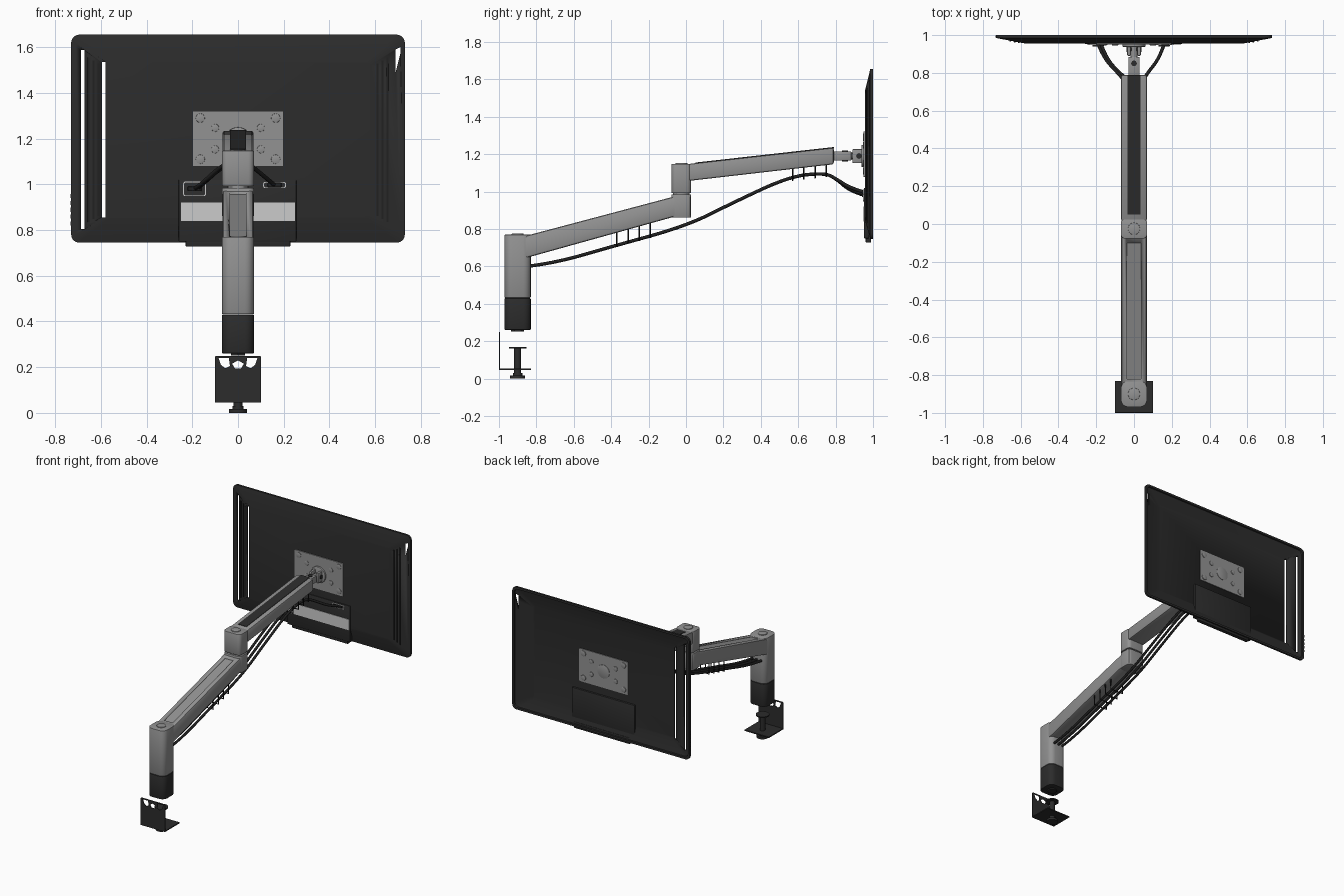
import bpy, bmesh, math
from mathutils import Vector

if "Cube" in bpy.data.objects:
    bpy.data.objects.remove(bpy.data.objects["Cube"])


def material(name, value):
    m = bpy.data.materials.new(name)
    m.use_nodes = True
    color = (value, value, value, 1)
    m.diffuse_color = color
    m.node_tree.nodes["Principled BSDF"].inputs["Base Color"].default_value = color
    return m


GREY = material("arm grey", 0.29)
DARK = material("shell charcoal", 0.025)
BLACK = material("cable black", 0.015)
LIGHT = material("label light grey", 0.6)


def activate(ob):
    bpy.ops.object.select_all(action='DESELECT')
    ob.select_set(True)
    bpy.context.view_layer.objects.active = ob


def finish(name, bm, mat, bevel=0, segments=2):
    bmesh.ops.recalc_face_normals(bm, faces=bm.faces)
    me = bpy.data.meshes.new(name)
    bm.to_mesh(me)
    bm.free()
    ob = bpy.data.objects.new(name, me)
    bpy.context.collection.objects.link(ob)
    me.materials.append(mat)
    activate(ob)
    if bevel:
        mod = ob.modifiers.new("Bevel", 'BEVEL')
        mod.width, mod.segments = bevel, segments
        bpy.ops.object.modifier_apply(modifier="Bevel")
    bpy.ops.object.shade_smooth_by_angle(angle=math.radians(35))
    return ob


def prism(name, pts, vec, mat, bevel=0):
    """Polygon swept along a vector."""
    bm = bmesh.new()
    face = bm.faces.new([bm.verts.new(p) for p in pts])
    new = bmesh.ops.extrude_face_region(bm, geom=[face])["geom"]
    bmesh.ops.translate(bm, vec=vec, verts=[v for v in new if isinstance(v, bmesh.types.BMVert)])
    return finish(name, bm, mat, bevel)


def box(name, xs, ys, zs, mat, bevel=0):
    pts = [(x, y, zs[0]) for x, y in zip((xs[0], xs[1], xs[1], xs[0]), (ys[0], ys[0], ys[1], ys[1]))]
    return prism(name, pts, (0, 0, zs[1] - zs[0]), mat, bevel)


def beam(name, profile, half, mat, bevel=0):
    """Side profile in y, z swept across the width."""
    return prism(name, [(-half, y, z) for y, z in profile], (2 * half, 0, 0), mat, bevel)


def cylinder(name, a, b, r, mat, sides=24, bevel=0):
    a, b = Vector(a), Vector(b)
    bm = bmesh.new()
    bmesh.ops.create_cone(bm, cap_ends=True, segments=sides, radius1=r, radius2=r, depth=(b - a).length)
    turn = (b - a).to_track_quat('Z', 'Y').to_matrix().to_4x4()
    turn.translation = (a + b) / 2
    bm.transform(turn)
    return finish(name, bm, mat, bevel)


def outline(hx, hy, r, cx=0, cy=0, n=5):
    """Rounded rectangle as a list of 2D points."""
    pts = []
    for k, (sx, sy) in enumerate(((1, 1), (-1, 1), (-1, -1), (1, -1))):
        for i in range(n + 1):
            a = math.pi / 2 * (k + i / n)
            pts.append((cx + sx * (hx - r) + r * math.cos(a), cy + sy * (hy - r) + r * math.sin(a)))
    return pts


def sheet(name, loops, y, thick, mat):
    """Upright flat plate; loops after the first are holes."""
    cu = bpy.data.curves.new(name, 'CURVE')
    cu.dimensions, cu.fill_mode, cu.extrude = '2D', 'BOTH', thick / 2
    for loop in loops:
        sp = cu.splines.new('POLY')
        sp.points.add(len(loop) - 1)
        for p, (u, v) in zip(sp.points, loop):
            p.co = (u, v, 0, 1)
        sp.use_cyclic_u = True
    cu.materials.append(mat)
    ob = bpy.data.objects.new(name, cu)
    ob.location.y, ob.rotation_euler.x = y, math.pi / 2
    bpy.context.collection.objects.link(ob)
    activate(ob)
    bpy.ops.object.convert(target='MESH')
    return bpy.context.object


def cut(ob, cutter):
    activate(ob)
    mod = ob.modifiers.new("Cut", 'BOOLEAN')
    mod.operation, mod.solver, mod.object = 'DIFFERENCE', 'EXACT', cutter
    bpy.ops.object.modifier_apply(modifier="Cut")
    bpy.data.objects.remove(cutter)


def tube(name, pts, r, mat, kind='POLY'):
    cu = bpy.data.curves.new(name, 'CURVE')
    cu.dimensions, cu.bevel_depth, cu.bevel_resolution, cu.use_fill_caps = '3D', r, 2, True
    sp = cu.splines.new(kind)
    sp.points.add(len(pts) - 1)
    for p, co in zip(sp.points, pts):
        p.co = (*co, 1)
    if kind == 'NURBS':
        sp.use_endpoint_u, sp.order_u, sp.resolution_u = True, 3, 6
    cu.materials.append(mat)
    ob = bpy.data.objects.new(name, cu)
    bpy.context.collection.objects.link(ob)
    activate(ob)
    bpy.ops.object.convert(target='MESH')


def column(name, y, hy, r, zs, mat):
    pts = [(u, v, zs[0]) for u, v in outline(0.07, hy, r, 0, y)]
    return prism(name, pts, (0, 0, zs[1] - zs[0]), mat, 0.004)


# Desk clamp: bracket with fan cut-outs, screw and pads
side_hole = [(0.035, 0.205), (0.055, 0.195), (0.075, 0.21), (0.085, 0.24), (0.04, 0.24)]
middle_hole = [(0, 0.23), (-0.026, 0.215), (-0.014, 0.195), (0.014, 0.195), (0.026, 0.215)]
sheet("clamp_back", [outline(0.1, 0.1, 0.003, 0, 0.148), side_hole,
                     [(-x, z) for x, z in side_hole], middle_hole], -0.997, 0.006, DARK)
box("clamp_base", (-0.1, 0.1), (-1, -0.83), (0.045, 0.053), DARK)
for name, z0, z1, r in (("clamp_foot", 0, 0.016, 0.04), ("clamp_collar", 0.016, 0.03, 0.025),
                        ("clamp_screw", 0.02, 0.166, 0.019), ("clamp_pad", 0.162, 0.17, 0.046)):
    cylinder(name, (0, -0.9, z0), (0, -0.9, z1), r, DARK)

# Post and lower arm
column("post_base", -0.9, 0.07, 0.04, (0.26, 0.43), DARK)
cylinder("post_bolt", (0, -0.9, 0.252), (0, -0.9, 0.27), 0.035, DARK, 6)
column("post", -0.9, 0.07, 0.04, (0.432, 0.77), GREY)
lower = beam("lower_arm", [(-0.88, 0.638), (-0.075, 0.862), (0.025, 0.862), (0.025, 0.985),
                           (-0.02, 0.985), (-0.88, 0.757)], 0.068, GREY, 0.012)
cut(lower, beam("groove_cutter", [(-0.82, 0.764), (-0.1, 0.956), (-0.1, 0.99), (-0.82, 0.82)], 0.036, GREY))

# Elbow and upper arm with dark top strip
column("elbow_lower", -0.025, 0.053, 0.025, (0.86, 0.985), GREY)
cylinder("elbow_pin", (0, -0.025, 0.97), (0, -0.025, 1.0), 0.045, GREY)
column("elbow_upper", -0.025, 0.053, 0.025, (0.992, 1.148), GREY)
beam("upper_arm", [(0.015, 1.057), (0.79, 1.146), (0.79, 1.235), (0.015, 1.148)], 0.068, GREY, 0.01)
beam("upper_arm_strip", [(0.05, 1.147), (0.79, 1.231), (0.79, 1.238), (0.05, 1.155)], 0.035, DARK)
for name, y, z in (("post_cap", -0.9, 0.77), ("elbow_cap", -0.025, 1.148)):
    cylinder(name, (0, y, z - 0.01), (0, y, z + 0.005), 0.032, GREY, bevel=0.002)

# Tilting neck
box("neck", (-0.03, 0.03), (0.78, 0.885), (1.165, 1.215), GREY, 0.006)
cylinder("neck_shaft", (0, 0.87, 1.19), (0, 0.96, 1.19), 0.019, GREY)
cylinder("neck_pivot", (0, 0.85, 1.16), (0, 0.85, 1.22), 0.015, DARK)
for s in (-1, 1):
    box("tilt_fork", (s * 0.018, s * 0.036), (0.89, 0.955), (1.152, 1.227), GREY, 0.005)
cylinder("tilt_pivot", (-0.04, 0.925, 1.19), (0.04, 0.925, 1.19), 0.015, DARK)
cylinder("mount_hub", (0, 0.938, 1.19), (0, 0.955, 1.19), 0.06, GREY, 32, 0.003)

# Screen shell: stacked rounded outlines, open towards the rear
bm = bmesh.new()
rings = []
for hx, hz, r, cz, y in ((0.58, 0.343, 0.015, 1.193, 0.956), (0.71, 0.437, 0.03, 1.2, 0.981),
                         (0.73, 0.455, 0.035, 1.2, 0.985), (0.73, 0.455, 0.035, 1.2, 1.0),
                         (0.715, 0.44, 0.03, 1.2, 1.0), (0.713, 0.438, 0.03, 1.2, 0.99),
                         (0.58, 0.343, 0.015, 1.193, 0.964)):
    rings.append([bm.verts.new((u, y, v)) for u, v in outline(hx, hz, r, 0, cz)])
for a, b in zip(rings, rings[1:]):
    for i in range(len(a)):
        j = (i + 1) % len(a)
        bm.faces.new((a[i], a[j], b[j], b[i]))
bm.faces.new(rings[0])
bm.faces.new(rings[-1])
shell = finish("screen_shell", bm, DARK)

# Vent slots, corner opening and raised louvres
for x, z0, z1 in ((-0.68, 0.805, 1.587), (-0.588, 0.855, 1.535)):
    cut(shell, box("slot_cutter", (x - 0.008, x + 0.008), (0.9, 1.1), (z0, z1), DARK))
cut(shell, prism("corner_cutter", [(x, 0.9, z) for x, z in
                                   ((0.69, 1.49), (0.71, 1.57), (0.71, 1.6), (0.69, 1.59))], (0, 0.2, 0), DARK))
for s in (-1, 1):
    for x in (0.61, 0.632, 0.654):
        y = 0.956 + (x - 0.58) * 0.19
        box("vent_louvre", (s * x - 0.004, s * x + 0.004), (y - 0.004, y + 0.003),
            (0.88 - (x - 0.58) * 0.6, 1.51 + (x - 0.58) * 0.6), BLACK)
for i in range(5):
    box("side_button", (-0.734, -0.72), (0.988, 0.997), (0.82 + i * 0.03, 0.838 + i * 0.03), DARK)

# Port panel, label and bottom tab
box("port_panel", (-0.26, 0.255), (0.952, 0.978), (0.75, 1.02), DARK, 0.003)
box("label_strip", (-0.25, 0.25), (0.949, 0.955), (0.84, 0.92), LIGHT)
box("bottom_tab", (-0.23, 0.23), (0.96, 0.99), (0.727, 0.775), DARK, 0.006)
for x, z, hx, hz in ((-0.19, 0.98, 0.05, 0.032), (0.16, 0.997, 0.05, 0.014)):
    sheet("port_outline", [outline(hx, hz, 0.01, x, z), outline(hx - 0.004, hz - 0.004, 0.007, x, z)],
          0.95, 0.006, LIGHT)
    box("plug", (x - 0.03, x + 0.03), (0.94, 0.955), (z - 0.01, z + 0.01), BLACK, 0.003)

# Mounting plate with bolts showing on both sides
sheet("mount_plate", [outline(0.2, 0.122, 0.008, 0, 1.2)], 0.959, 0.02, GREY)
for sx in (-1, 1):
    for sz in (-1, 1):
        for dx, dz, r in ((0.165, 0.09, 0.02), (0.1, 0.047, 0.017)):
            x, z = sx * dx, 1.2 + sz * dz
            cylinder("mount_bolt", (x, 0.946, z), (x, 0.974, z), r, GREY, 20, 0.002)
cylinder("mount_ring", (0, 0.96, 1.2), (0, 0.972, 1.2), 0.05, GREY, 32, 0.002)

# Cables slung under the arm, fanning out to the ports
run = [(-0.85, 0.6), (-0.7, 0.618), (-0.4, 0.705), (0, 0.815), (0.25, 0.94), (0.55, 1.08), (0.74, 1.1)]
for x, end_x, end_z in ((-0.035, -0.19, 0.98), (0, -0.175, 0.985), (0.035, 0.16, 0.997)):
    path = [(x, y, z) for y, z in run]
    path += [(end_x * 0.45, 0.8, 1.07), (end_x * 0.85, 0.88, end_z + 0.02), (end_x, 0.955, end_z)]
    tube("cable", path, 0.009, BLACK, 'NURBS')

# Wire clips holding the cables
for y0, step, low, high, slope in ((-0.37, 0.06, 0.705, 0.79, 0.27), (0.57, 0.06, 1.06, 1.13, 0.11)):
    for i in range(4):
        y, dz = y0 + i * step, i * step * slope
        tube("cable_clip", [(-0.055, y, high + dz), (-0.055, y, low + dz),
                            (0.055, y, low + dz), (0.055, y, high + dz)], 0.004, BLACK)
